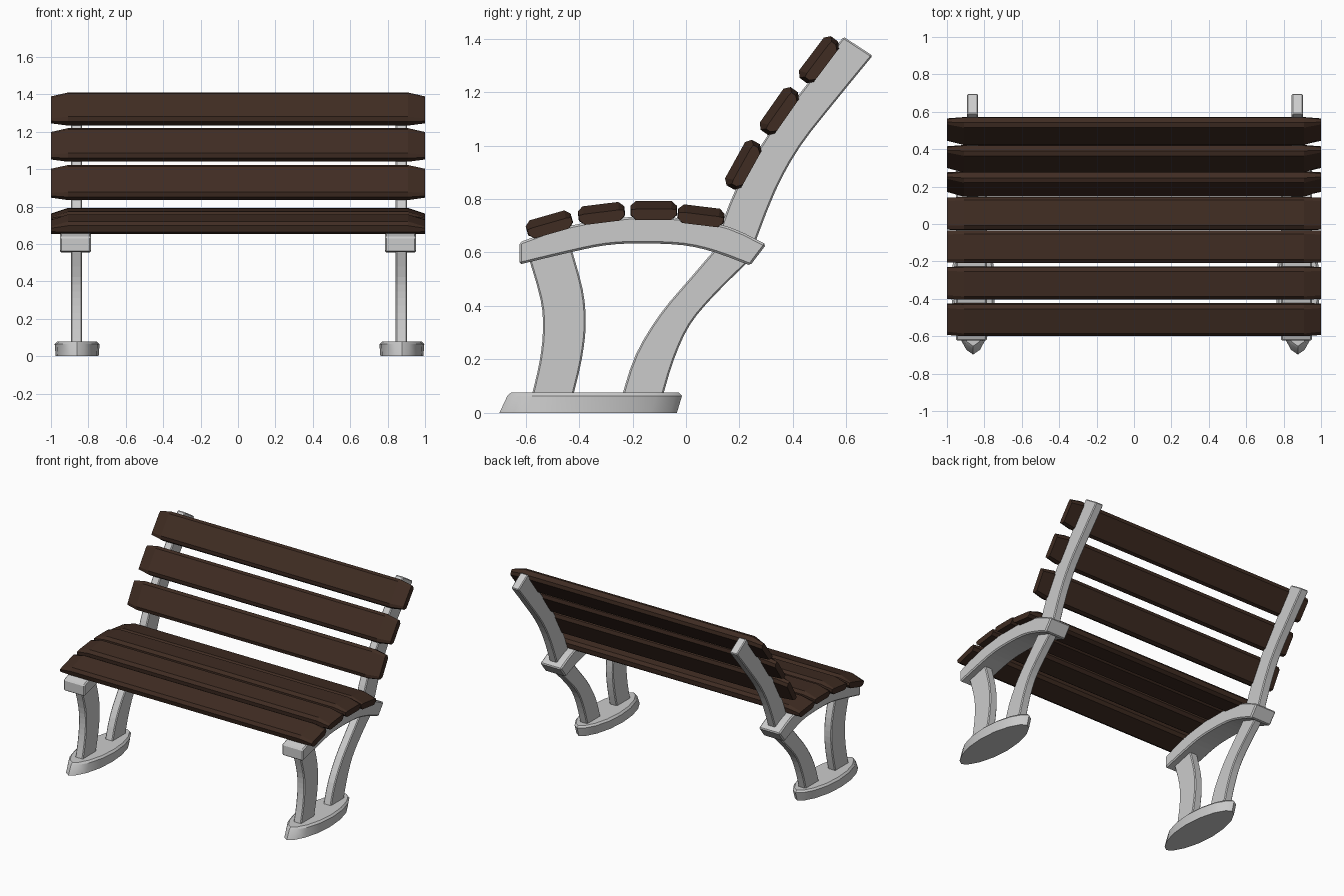
import bpy, bmesh, math

if "Cube" in bpy.data.objects:
    bpy.data.objects.remove(bpy.data.objects["Cube"])

wood = bpy.data.materials.new("dark_wood")
wood.diffuse_color = (0.05, 0.025, 0.016, 1)
wood.use_nodes = True
wood.node_tree.nodes["Principled BSDF"].inputs["Base Color"].default_value = wood.diffuse_color


def make(name, bm, mat=None, bevel=0.0):
    bmesh.ops.recalc_face_normals(bm, faces=bm.faces)
    me = bpy.data.meshes.new(name)
    bm.to_mesh(me)
    bm.free()
    ob = bpy.data.objects.new(name, me)
    bpy.context.collection.objects.link(ob)
    if mat:
        me.materials.append(mat)
    if bevel:
        m = ob.modifiers.new("edge_bevel", 'BEVEL')
        m.width, m.segments, m.limit_method = bevel, 1, 'ANGLE'
        m.angle_limit = math.radians(40)
    return ob


def loft(rings):
    """Bridge closed rings of equal length and cap both ends."""
    bm = bmesh.new()
    vs = [[bm.verts.new(p) for p in r] for r in rings]
    n = len(vs[0])
    for a, b in zip(vs, vs[1:]):
        for i in range(n):
            j = (i + 1) % n
            bm.faces.new((a[i], a[j], b[j], b[i]))
    bm.faces.new(vs[0])
    bm.faces.new(vs[-1])
    return bm


def smooth_path(pts, steps=3):
    """Catmull-Rom curve through the points."""
    p = [pts[0]] + list(pts) + [pts[-1]]
    out = []
    for i in range(1, len(p) - 2):
        for s in range(steps):
            t = s / steps
            out.append(tuple(
                0.5 * (2 * b + (c - a) * t + (2 * a - 5 * b + 4 * c - d) * t * t
                       + (3 * b - a - 3 * c + d) * t ** 3)
                for a, b, c, d in zip(p[i - 1], p[i], p[i + 1], p[i + 2])))
    return out + [pts[-1]]


def curved_bar(name, x, half, edge_a, edge_b, bevel=0.006):
    """Bar between two y-z edge curves, with a given half width in x."""
    rings = [[(x - half, *a), (x + half, *a), (x + half, *b), (x - half, *b)]
             for a, b in zip(smooth_path(edge_a), smooth_path(edge_b))]
    return make(name, loft(rings), bevel=bevel)


def slat(name, y, z, angle, width, end_scale):
    """Chamfered board along x whose visible face slopes away at both ends."""
    w, t, cu, cv = width / 2, 0.035, 0.02, 0.018
    sec = [(w - cu, t), (w, t - cv), (w, cv - t), (w - cu, -t),
           (cu - w, -t), (-w, cv - t), (-w, t - cv), (cu - w, t)]
    end = [(u * end_scale, v * 0.15 if v > 0 else v) for u, v in sec]
    c, s = math.cos(math.radians(angle)), math.sin(math.radians(angle))
    rings = [[(x, y + u * c - v * s, z + u * s + v * c) for u, v in prof]
             for x, prof in ((-1, end), (-0.91, sec), (0.91, sec), (1, end))]
    return make(name, loft(rings), wood)


def foot(name, x):
    """Pointed oval base: (z, centre y, half length, half width) per ring."""
    levels = [(0, -0.366, 0.332, 0.115), (0.064, -0.3415, 0.3265, 0.12),
              (0.077, -0.34, 0.313, 0.107)]
    rings = []
    for z, cy, hl, hw in levels:
        ring = []
        for i in range(16):
            a = math.tau * i / 16
            sx = math.sin(a)
            ring.append((x + hw * math.copysign(abs(sx) ** 1.2, sx),
                         cy + hl * math.cos(a), z))
        rings.append(ring)
    ob = make(name, loft(rings))
    bpy.ops.object.select_all(action='DESELECT')
    ob.select_set(True)
    bpy.context.view_layer.objects.active = ob
    bpy.ops.object.shade_smooth_by_angle(angle=math.radians(30))


# Metal side frames
for side, xs, xl in (("left", -0.869, -0.863), ("right", 0.869, 0.873)):
    foot(side + "_foot", xl + 0.003)
    curved_bar(side + "_front_leg", xl, 0.03,
               [(-.577, .065), (-.548, .19), (-.535, .31), (-.544, .424), (-.59, .585)],
               [(-.422, .065), (-.39, .2), (-.375, .33), (-.386, .46), (-.43, .62)])
    curved_bar(side + "_back_leg", xl, 0.03,
               [(-.239, .065), (-.188, .218), (-.098, .368), (.015, .503), (.12, .625)],
               [(-.086, .065), (-.045, .2), (.015, .33), (.109, .443), (.24, .572)])
    curved_bar(side + "_back_post", xl, 0.03,
               [(.125, .68), (.19, .845), (.31, 1.045), (.43, 1.2), (.589, 1.407)],
               [(.245, .6), (.334, .829), (.428, .998), (.559, 1.166), (.698, 1.336)])
    curved_bar(side + "_seat_support", xs, 0.083,
               [(-.623, .638), (-.473, .69), (-.323, .72), (-.154, .735),
                (.015, .724), (.165, .694), (.30, .63)],
               [(-.623, .555), (-.435, .6), (-.3, .627), (-.17, .634),
                (-.01, .627), (.109, .6), (.24, .551)], bevel=0.008)

# Seat boards, front to back
for i, (y, z, a) in enumerate([(-.511, .705, 16), (-.316, .746, 7),
                               (-.121, .757, 0), (.056, .737, -7)]):
    slat(f"seat_slat_{i + 1}", y, z, a, 0.175, 0.97)

# Backrest boards, bottom to top
for i, (y, z, a) in enumerate([(.214, .928, 61), (.349, 1.129, 55), (.497, 1.321, 53)]):
    slat(f"back_slat_{i + 1}", y, z, a, 0.195, 0.85)
